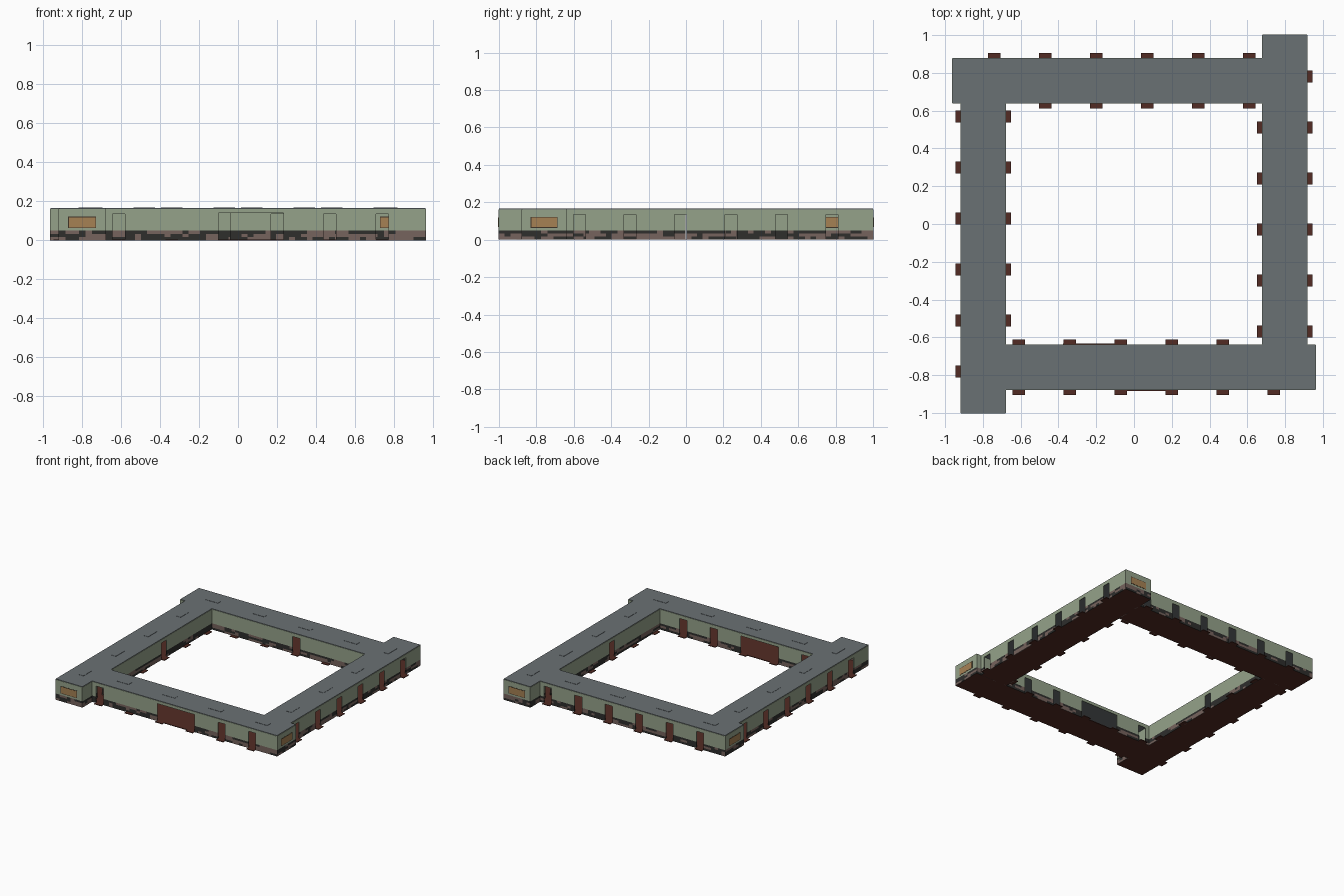
import bpy, bmesh, random
from mathutils import Matrix, Vector
from math import pi

if "Cube" in bpy.data.objects:
    bpy.data.objects.remove(bpy.data.objects["Cube"])

random.seed(4)

def srgb(r, g, b):
    f = lambda c: c / 12.92 if c <= 0.04045 else ((c + 0.055) / 1.055) ** 2.4
    return (f(r / 255), f(g / 255), f(b / 255), 1)

def material(name, rgb):
    m = bpy.data.materials.new(name)
    m.diffuse_color = srgb(*rgb)
    m.use_nodes = True
    m.node_tree.nodes["Principled BSDF"].inputs["Base Color"].default_value = m.diffuse_color
    return m

GREEN = material("pale green plaster", (149, 162, 138))
DARK = material("dark stone", (46, 46, 44))
TAUPE = material("taupe stone", (118, 99, 93))
ROOF = material("grey roof", (106, 113, 116))
FLOOR = material("red brown floor", (82, 43, 35))
TAN = material("tan window", (166, 129, 84))
FRAME = material("dark window frame", (62, 50, 38))

L, W = 1.64, 0.237            # wing length and width
WALL_TOP, BAND, DOOR = 0.162, 0.05, 0.135
DOORS = [0.07 + 0.27 * i for i in range(6)]
HALF = 0.032

def finish(bm, name, mats, mtx):
    me = bpy.data.meshes.new(name)
    bm.to_mesh(me)
    bm.free()
    ob = bpy.data.objects.new(name, me)
    for m in mats:
        me.materials.append(m)
    ob.matrix_world = mtx
    bpy.context.collection.objects.link(ob)
    return ob

def boxes(name, mat, mtx, spans):
    """One object made of boxes given as (u0, u1, v0, v1, z0, z1)."""
    bm = bmesh.new()
    for u0, u1, v0, v1, z0, z1 in spans:
        t = Matrix.Translation(((u0 + u1) / 2, (v0 + v1) / 2, (z0 + z1) / 2))
        s = Matrix.Diagonal((u1 - u0, v1 - v0, z1 - z0, 1))
        bmesh.ops.create_cube(bm, size=1, matrix=t @ s)
    return finish(bm, name, [mat], mtx)

def wall(name, mtx, start, end, openings):
    """Thin wall with openings (s0, s1, top) and a mottled stone footing."""
    a, b = Vector(start), Vector(end)
    length = (b - a).length
    cuts = [0, length] + [e for o in openings for e in o[:2]]
    n = int(length / 0.03)
    cuts += [c for c in (length * i / n for i in range(n))
             if all(abs(c - e) > 0.008 for e in cuts)]
    cuts = sorted(set(round(c, 4) for c in cuts))
    rows = [0, 0.017, 0.034, BAND, DOOR, 0.14, WALL_TOP]
    bm = bmesh.new()
    for z0, z1 in zip(rows, rows[1:]):
        dark = True
        for s0, s1 in zip(cuts, cuts[1:]):
            mid = (s0 + s1) / 2
            if random.random() < 0.5:
                dark = random.random() < (0.7 if z0 > 0.03 else 0.5)
            if any(o[0] < mid < o[1] and z1 <= o[2] + 1e-6 for o in openings):
                continue
            p, q = a.lerp(b, s0 / length), a.lerp(b, s1 / length)
            f = bm.faces.new([bm.verts.new((c.x, c.y, z)) for c, z in
                              ((p, z0), (q, z0), (q, z1), (p, z1))])
            f.material_index = 0 if z0 >= BAND else (1 if dark else 2)
    bmesh.ops.remove_doubles(bm, verts=bm.verts, dist=1e-4)
    ob = finish(bm, name, [GREEN, DARK, TAUPE], mtx)
    m = ob.modifiers.new("thickness", 'SOLIDIFY')
    m.thickness, m.offset = 0.005, 0

def door(u):
    return (u - HALF, u + HALF, DOOR)

# Wing name, start corner on the outer side, quarter turns
WINGS = [("front", -0.68, -0.877, 0), ("right", 0.917, -0.64, 1),
         ("back", 0.68, 0.877, 2), ("left", -0.917, 0.64, 3)]

for side, x, y, turn in WINGS:
    mtx = Matrix.Translation((x, y, 0)) @ Matrix.Rotation(turn * pi / 2, 4, 'Z')
    # the front wing has wide gates, the others a plain row of doors
    if side == "front":
        outer = [door(DOORS[i]) for i in (0, 4, 5)] + [(0.58, 0.912, 0.14)]
        inner = [door(DOORS[i]) for i in (0, 3, 4, 5)] + [(0.305, 0.64, 0.14)]
        boxes("gate_sills", FLOOR, mtx, [(0.58, 0.912, -0.008, 0.02, 0, 0.005),
                                         (0.305, 0.64, W - 0.02, W + 0.008, 0, 0.005)])
    else:
        outer = [door(u) for u in DOORS]
        inner = [door(DOORS[i]) for i in (2, 5)]
    wall(side + "_outer_wall", mtx, (0, 0), (L, 0), outer)
    wall(side + "_inner_wall", mtx, (0, W), (L, W), inner)
    wall(side + "_end_wall", mtx, (L, 0), (L, W), [])

    # floor slab, door steps and flat roof
    boxes(side + "_floor", FLOOR, mtx, [(0, L, 0, W, 0, 0.005)])
    steps = [(u - HALF, u + HALF, -0.029, 0.003, 0, 0.005) for u in DOORS]
    steps += [(u - HALF, u + HALF, W - 0.003, W + 0.029, 0, 0.005) for u in DOORS[:5]]
    boxes(side + "_door_steps", FLOOR, mtx, steps)
    boxes(side + "_roof", ROOF, mtx, [(0, L, 0, W, WALL_TOP, 0.166)])
    boxes(side + "_roof_hatches", ROOF, mtx,
          [(u - 0.055, u + 0.055, W / 2 - 0.02, W / 2 + 0.02, 0.165, 0.168)
           for u in (0.2, 0.61, 1.02, 1.43)])

    # framed window in the end wall, seen from both sides
    c = W / 2
    boxes(side + "_window_frame", FRAME, mtx, [(L - 0.0035, L + 0.0035, c - 0.072, c + 0.072, 0.063, 0.122)])
    boxes(side + "_window", TAN, mtx, [(L - 0.0045, L + 0.0045, c - 0.068, c + 0.068, 0.067, 0.118)])
